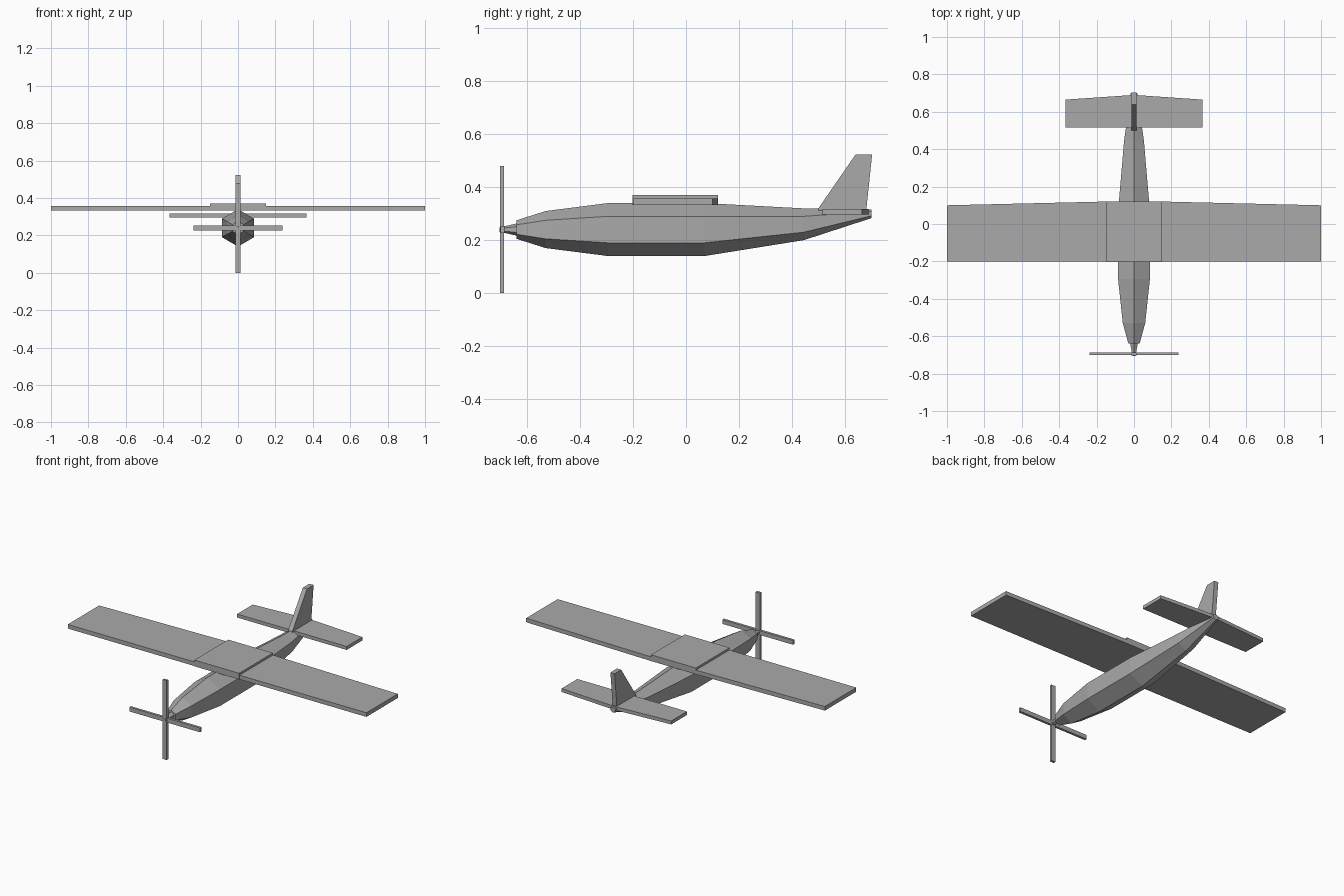
import bpy
import bmesh

default_cube = bpy.data.objects.get("Cube")
if default_cube:
    bpy.data.objects.remove(default_cube, do_unlink=True)

grey = bpy.data.materials.new("plain grey")
grey.use_nodes = True
colour = (0.4, 0.4, 0.4, 1)
grey.diffuse_color = colour
grey.node_tree.nodes["Principled BSDF"].inputs["Base Color"].default_value = colour


def finish(name, bm):
    bmesh.ops.recalc_face_normals(bm, faces=bm.faces)
    mesh = bpy.data.meshes.new(name)
    bm.to_mesh(mesh)
    bm.free()
    mesh.materials.append(grey)
    part = bpy.data.objects.new(name, mesh)
    bpy.context.collection.objects.link(part)
    return part


def loft(name, stations):
    """Hexagonal skin through (y, half width, bottom, low side, high side, top)."""
    bm = bmesh.new()
    rings = []
    for y, w, bottom, low, high, top in stations:
        outline = [(0, top), (w, high), (w, low), (0, bottom), (-w, low), (-w, high)]
        rings.append([bm.verts.new((x, y, z)) for x, z in outline])
    for front, back in zip(rings, rings[1:]):
        for i in range(len(front)):
            j = (i + 1) % len(front)
            bm.faces.new((front[i], front[j], back[j]))
            bm.faces.new((front[i], back[j], back[i]))
    bm.faces.new(rings[0])
    bm.faces.new(rings[-1])
    return finish(name, bm)


def slab(name, outline, place, low, high):
    """Solid plate: a 2D outline pushed between two levels of the third axis."""
    bm = bmesh.new()
    lower = [bm.verts.new(place(a, b, low)) for a, b in outline]
    upper = [bm.verts.new(place(a, b, high)) for a, b in outline]
    bm.faces.new(lower)
    bm.faces.new(upper)
    for i in range(len(outline)):
        j = (i + 1) % len(outline)
        bm.faces.new((lower[i], lower[j], upper[j], upper[i]))
    return finish(name, bm)


def flat(a, b, level):
    return (a, b, level)


def upright(a, b, level):
    return (level, a, b)


def facing(a, b, level):
    return (a, level, b)


def rectangle(w, low, high):
    return [(-w, low), (w, low), (w, high), (-w, high)]


# Fuselage and spinner
loft("fuselage", [
    (-0.64, 0.03, 0.205, 0.222, 0.258, 0.275),
    (-0.53, 0.06, 0.17, 0.205, 0.275, 0.31),
    (-0.295, 0.085, 0.14, 0.19, 0.29, 0.34),
    (0.07, 0.085, 0.14, 0.19, 0.29, 0.34),
    (0.445, 0.053, 0.2, 0.23, 0.29, 0.32),
    (0.7, 0.017, 0.283, 0.292, 0.308, 0.316),
])
loft("spinner", [
    (-0.705, 0.008, 0.232, 0.236, 0.244, 0.248),
    (-0.64, 0.02, 0.217, 0.229, 0.251, 0.263),
])

# Wings, with the thicker centre section between them
for side, label in ((1, "left"), (-1, "right")):
    panel = [(0.15, -0.2), (1, -0.2), (1, 0.1), (0.15, 0.12)]
    slab(label + "_wing", [(side * x, y) for x, y in panel], flat, 0.333, 0.358)
slab("wing_centre", rectangle(0.15, -0.203, 0.12), flat, 0.333, 0.371)

# Tail surfaces
tail = [(-0.367, 0.515), (0.367, 0.515), (0.367, 0.665), (0, 0.69), (-0.367, 0.665)]
slab("tailplane", tail, flat, 0.296, 0.317)
fin = [(0.5, 0.305), (0.5, 0.32), (0.64, 0.523), (0.703, 0.523), (0.68, 0.305)]
slab("fin", fin, upright, -0.014, 0.014)

# Four-bladed propeller made of two crossed bars
slab("propeller_vertical", rectangle(0.014, 0, 0.48), facing, -0.702, -0.687)
slab("propeller_horizontal", rectangle(0.237, 0.227, 0.253), facing, -0.701, -0.686)
